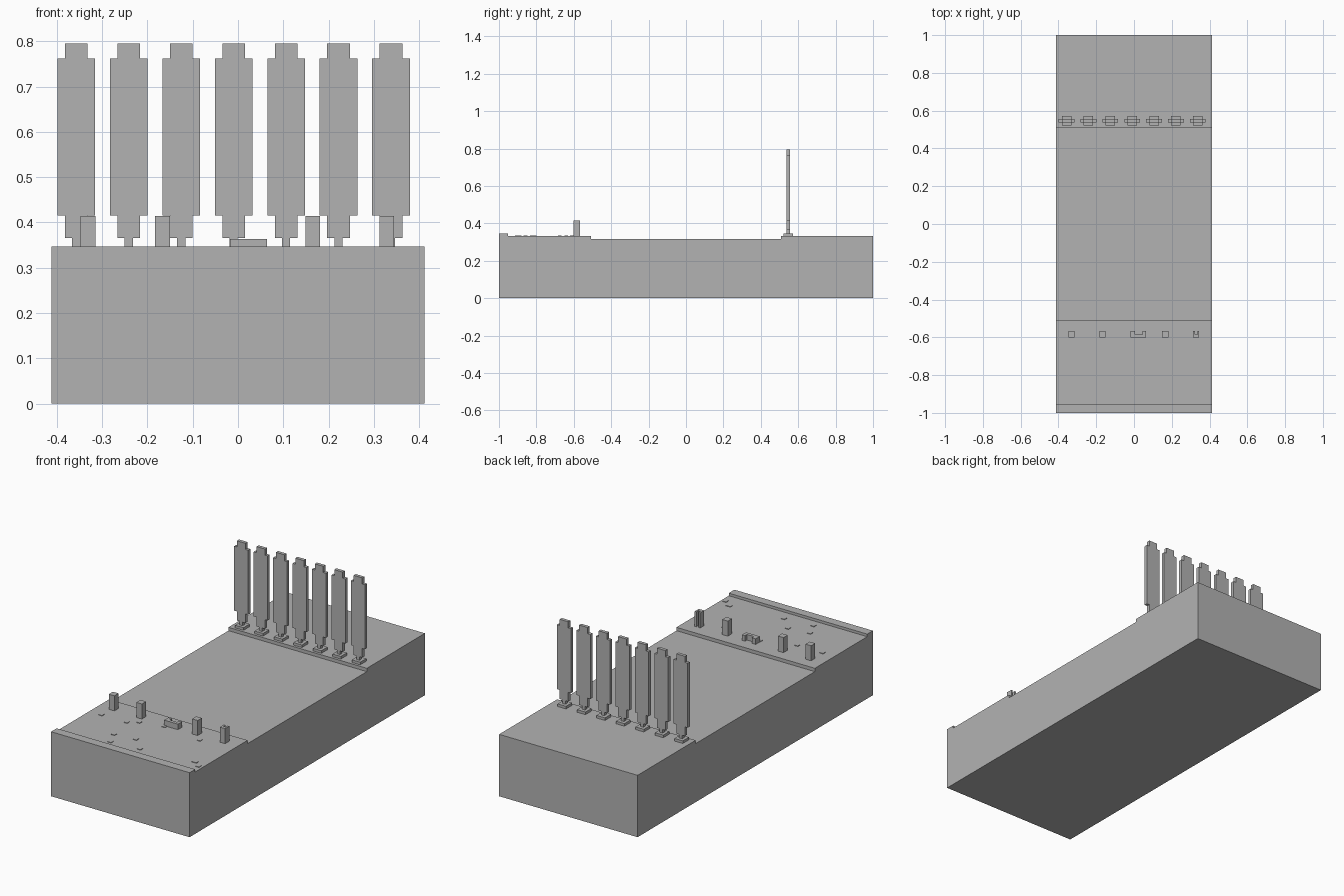
import bpy, bmesh
from mathutils import Vector

cube = bpy.data.objects.get("Cube")
if cube:
    bpy.data.objects.remove(cube, do_unlink=True)

grey = bpy.data.materials.new("plain_grey")
grey.use_nodes = True
COLOUR = (0.45, 0.45, 0.45, 1)
grey.diffuse_color = COLOUR
grey.node_tree.nodes["Principled BSDF"].inputs["Base Color"].default_value = COLOUR


def prism(name, outline, depth):
    """Close an outline of 3D points and extrude it along the depth vector."""
    bm = bmesh.new()
    face = bm.faces.new([bm.verts.new(p) for p in outline])
    moved = bmesh.ops.extrude_face_region(bm, geom=[face])["geom"]
    verts = [g for g in moved if isinstance(g, bmesh.types.BMVert)]
    bmesh.ops.translate(bm, verts=verts, vec=Vector(depth))
    bmesh.ops.recalc_face_normals(bm, faces=bm.faces)
    mesh = bpy.data.meshes.new(name)
    bm.to_mesh(mesh)
    bm.free()
    mesh.materials.append(grey)
    obj = bpy.data.objects.new(name, mesh)
    bpy.context.collection.objects.link(obj)
    return obj


def box(name, x, y, z0, width, length, z1):
    w, d = width / 2, length / 2
    return prism(name, [(x - w, y - d, z0), (x + w, y - d, z0),
                        (x + w, y + d, z0), (x - w, y + d, z0)], (0, 0, z1 - z0))


def notched_block(name, x0, x1, n0, n1, z1):
    """Block with a slot open towards the back."""
    y0, ym, y1 = BACK_Y, BACK_Y + 0.018, BACK_Y + 0.035
    plan = [(x0, y0), (x1, y0), (x1, y1), (n1, y1), (n1, ym), (n0, ym), (n0, y1), (x0, y1)]
    return prism(name, [(x, y, DECK) for x, y in plan], (0, 0, z1 - DECK))


HALF, DECK, LANE, LIP = 0.412, 0.333, 0.315, 0.347
BACK_Y = -0.602

# Body: stepped side profile with front lip, raised ends and sunken lane
profile = [(-1, 0), (1, 0), (1, DECK), (0.507, DECK), (0.507, LANE),
           (-0.507, LANE), (-0.507, DECK), (-0.952, DECK), (-0.952, LIP), (-1, LIP)]
prism("body", [(-HALF, y, z) for y, z in profile], (2 * HALF, 0, 0))

# Row of upright panels, each on a small foot
half_panel = [(0.009, LIP - 0.005), (0.009, 0.366), (0.025, 0.366), (0.025, 0.415),
              (0.0415, 0.415), (0.0415, 0.762), (0.025, 0.762), (0.025, 0.795)]
panel = half_panel + [(-x, z) for x, z in reversed(half_panel)]
for i in range(7):
    cx = -0.357 + i * 0.1158
    box(f"panel_foot_{i + 1}", cx, 0.547, DECK, 0.05, 0.052, LIP)
    prism(f"panel_{i + 1}", [(cx + x, 0.537, z) for x, z in panel], (0, 0.018, 0))

# Short posts on the front deck, the last one slotted
for i, x in enumerate((-0.331, -0.167, 0.165)):
    box(f"post_{i + 1}", x, BACK_Y + 0.0175, DECK, 0.033, 0.035, 0.414)
notched_block("slotted_post", 0.313, 0.345, 0.323, 0.336, 0.414)

# Low block between the posts
notched_block("low_block", -0.018, 0.064, 0.004, 0.046, 0.363)

# Tiny studs scattered on the front deck
studs = [(-0.34, -0.675), (-0.19, -0.675), (-0.14, -0.64), (-0.01, -0.61), (0.22, -0.64),
         (-0.16, -0.825), (-0.04, -0.81), (-0.125, -0.905), (0.04, -0.89), (0.388, -0.89)]
for i, (x, y) in enumerate(studs):
    box(f"stud_{i + 1}", x, y, DECK, 0.02, 0.02, DECK + 0.003)
box("wide_stud", 0.345, -0.858, DECK, 0.03, 0.02, DECK + 0.003)
